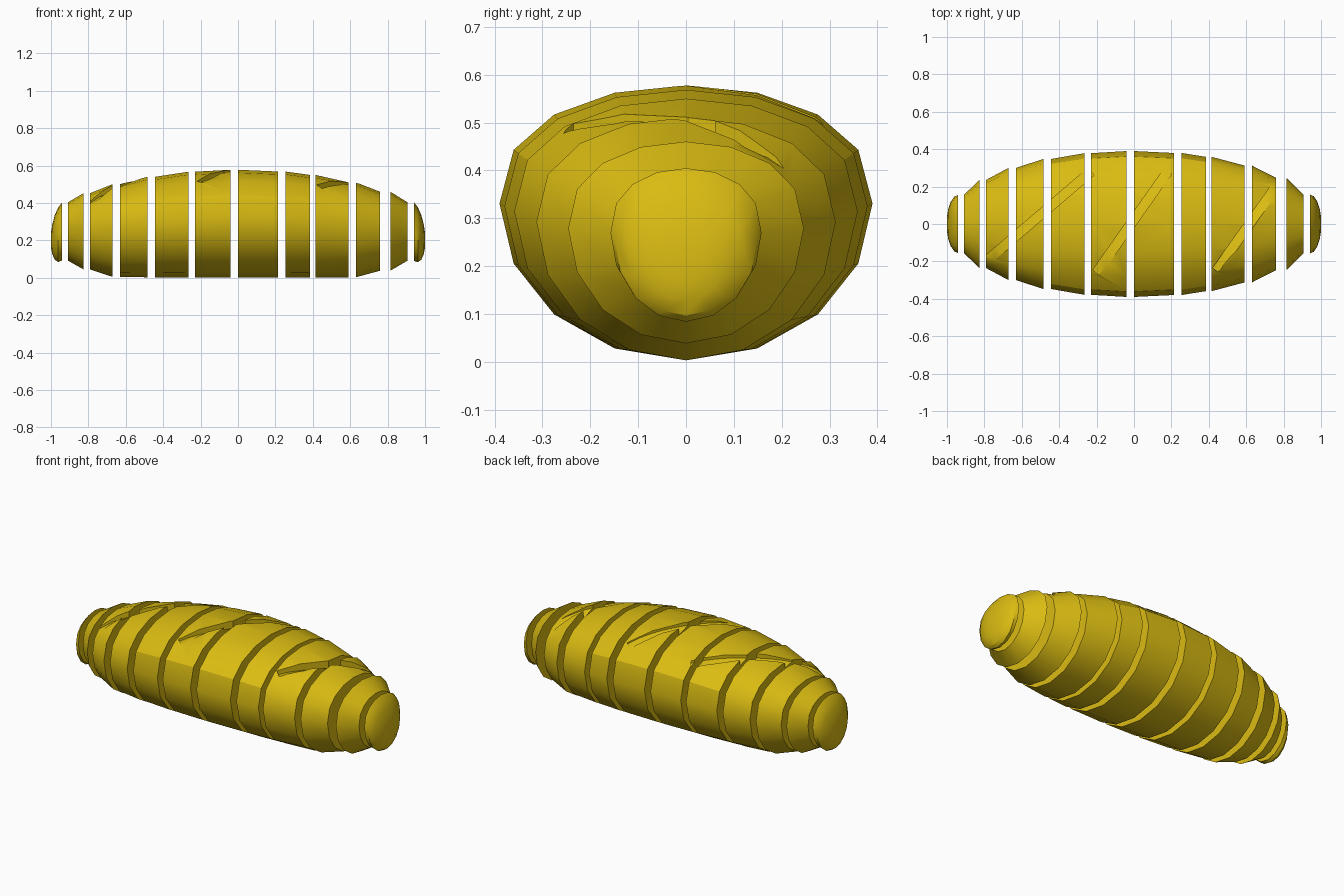
import bpy, bmesh, math
from mathutils import Vector

if "Cube" in bpy.data.objects:
    bpy.data.objects.remove(bpy.data.objects["Cube"], do_unlink=True)

crust = bpy.data.materials.new("golden_crust")
crust.use_nodes = True
colour = (0.70, 0.50, 0.006, 1)
crust.diffuse_color = colour
crust.node_tree.nodes["Principled BSDF"].inputs["Base Color"].default_value = colour

SIDES = 16


def shape(x):
    """Half width, top, widest height and bottom of the loaf at x."""
    s = math.sqrt(max(0, 1 - x * x))
    top = 0.35 + 0.228 * s ** 1.5
    bottom = 0.003 + 0.23 * max(0, 0.77 - s)
    return 0.39 * s ** 0.95, top, bottom + 0.57 * (top - bottom), bottom


def section(joint, x):
    """Ring of points: round below, fuller above."""
    width, top, mid, bottom = shape(joint)
    ring = []
    for i in range(SIDES):
        a = math.tau * i / SIDES
        c, s = math.cos(a), math.sin(a)
        z = mid + (top - mid) * s ** 0.82 if s > 0 else mid + (mid - bottom) * s
        ring.append(Vector((x, width * c, z)))
    return ring


def loft(name, rings):
    """Closed solid skinned through a row of rings."""
    bm = bmesh.new()
    rows = [[bm.verts.new(p) for p in ring] for ring in rings]
    n = len(rows[0])
    for a, b in zip(rows, rows[1:]):
        for i in range(n):
            j = (i + 1) % n
            bm.faces.new((a[i], a[j], b[j], b[i]))
    bm.faces.new(rows[0])
    bm.faces.new(rows[-1])
    bmesh.ops.recalc_face_normals(bm, faces=bm.faces)
    mesh = bpy.data.meshes.new(name)
    bm.to_mesh(mesh)
    bm.free()
    mesh.materials.append(crust)
    obj = bpy.data.objects.new(name, mesh)
    bpy.context.collection.objects.link(obj)
    return obj


def score_cutter(start, end):
    """Slanted wedge that follows the top of the loaf."""
    start, end = Vector(start), Vector(end)
    along = (end - start).normalized()
    side = Vector((along.y, -along.x)) * 0.025
    rings = []
    steps = 10
    for i in range(steps + 1):
        t = i / steps
        p = start.lerp(end, t)
        width, top, mid, _ = shape(p.x)
        z = mid + (top - mid) * max(0, 1 - (p.y / width) ** 2) ** 0.41
        deep = 0.3 + 0.7 * math.sin(math.pi * t)
        l, r = p - side, p + side
        rings.append([Vector((l.x, l.y, z - 0.045 * deep)), Vector((r.x, r.y, z - 0.02 * deep)),
                      Vector((r.x, r.y, z + 0.1)), Vector((l.x, l.y, z + 0.1))])
    cutter = loft("score_cutter", rings)
    cutter.hide_render = True
    return cutter


# Slices, each skinned between the loaf sections at its two joints
spans = [(-0.91, -0.825), (-0.79, -0.67), (-0.63, -0.485), (-0.445, -0.265), (-0.23, -0.04),
         (0, 0.215), (0.255, 0.385), (0.415, 0.59), (0.63, 0.76), (0.815, 0.905)]
edges = [-0.94] + [x for span in spans for x in span] + [0.94]
joints = [(a + b) / 2 for a, b in zip(edges[::2], edges[1::2])]
parts = []
for i, (x0, x1) in enumerate(spans):
    parts.append(loft(f"slice_{i + 1}", [section(joints[i], x0), section(joints[i + 1], x1)]))

# Rounded heels at both ends
for name, sign, joint in (("right_heel", -1, joints[0]), ("left_heel", 1, joints[-1])):
    rings = []
    for degrees in (0, 20, 40, 60, 76):
        a = math.radians(degrees)
        base = section(joint, sign * (0.94 + 0.06 * math.sin(a) / math.sin(math.radians(76))))
        centre = Vector((base[0].x, 0, 0.25))
        drop = Vector((0, 0, -0.05 * math.sin(a)))
        rings.append([centre + (p - centre) * math.cos(a) + drop for p in base])
    parts.append(loft(name, rings))

# Diagonal scores across the top
cutters = [score_cutter(*ends) for ends in (((-0.78, -0.19), (-0.23, 0.28)),
                                            ((-0.2, -0.26), (0.18, 0.28)),
                                            ((0.44, -0.25), (0.76, 0.2)))]
for obj in parts:
    bpy.ops.object.select_all(action="DESELECT")
    obj.select_set(True)
    bpy.context.view_layer.objects.active = obj
    if obj.name.startswith("slice"):
        for cutter in cutters:
            mod = obj.modifiers.new("score", "BOOLEAN")
            mod.operation = "DIFFERENCE"
            mod.solver = "EXACT"
            mod.object = cutter
            bpy.ops.object.modifier_apply(modifier=mod.name)
    bpy.ops.object.shade_smooth_by_angle(angle=math.radians(32))
for cutter in cutters:
    bpy.data.objects.remove(cutter, do_unlink=True)
